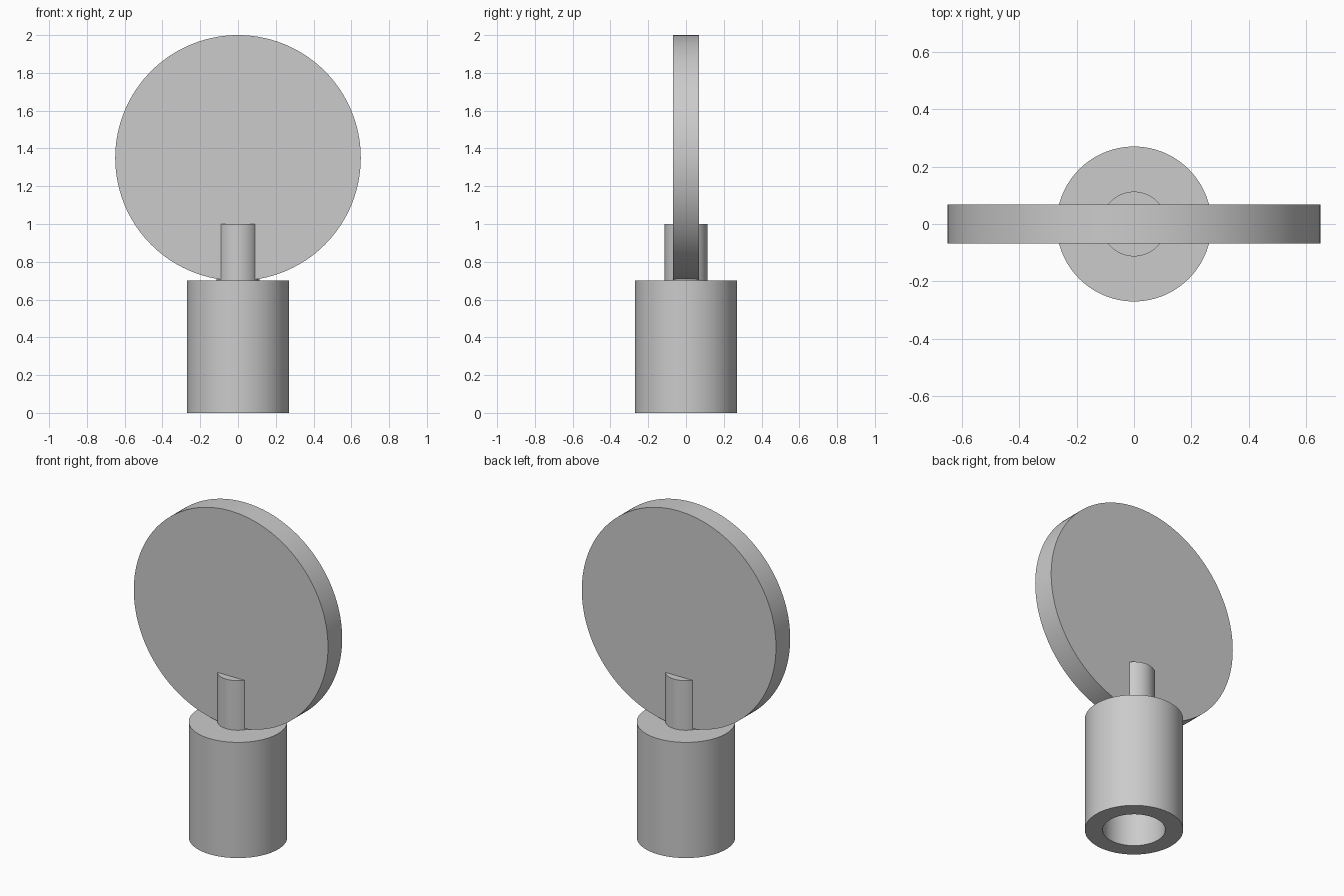
import bpy
import bmesh
from math import pi, radians
from mathutils import Matrix, Vector

default = bpy.data.objects.get("Cube")
if default:
    bpy.data.objects.remove(default, do_unlink=True)

# One plain grey for the whole model
GREY = (0.6, 0.6, 0.6, 1.0)
grey = bpy.data.materials.new("light_grey")
grey.use_nodes = True
grey.diffuse_color = GREY
grey.node_tree.nodes["Principled BSDF"].inputs["Base Color"].default_value = GREY


def lathe(name, profile, segments, matrix=Matrix()):
    """Spin a (radius, height) profile around z and place the solid."""
    bm = bmesh.new()
    verts = [bm.verts.new((r, 0, z)) for r, z in profile]
    edges = [bm.edges.new(pair) for pair in zip(verts, verts[1:])]
    bmesh.ops.spin(bm, geom=verts + edges, cent=(0, 0, 0), axis=(0, 0, 1),
                   angle=2 * pi, steps=segments)
    bmesh.ops.remove_doubles(bm, verts=bm.verts, dist=1e-5)
    bmesh.ops.recalc_face_normals(bm, faces=bm.faces)
    bm.transform(matrix)
    mesh = bpy.data.meshes.new(name)
    bm.to_mesh(mesh)
    bm.free()
    mesh.materials.append(grey)
    obj = bpy.data.objects.new(name, mesh)
    bpy.context.collection.objects.link(obj)
    bpy.ops.object.select_all(action="DESELECT")
    obj.select_set(True)
    bpy.context.view_layer.objects.active = obj
    bpy.ops.object.shade_smooth_by_angle(angle=radians(30))
    return obj


def cylinder_profile(radius, bottom, top):
    return [(0, bottom), (radius, bottom), (radius, top), (0, top)]


# Round base with a blind socket bored up from below
BASE_R, BASE_TOP = 0.27, 0.70
SOCKET_R, SOCKET_DEPTH = 0.172, 0.50
lathe("base", [(0, SOCKET_DEPTH), (SOCKET_R, SOCKET_DEPTH), (SOCKET_R, 0),
               (BASE_R, 0), (BASE_R, BASE_TOP), (0, BASE_TOP)], 96)

# Short stem, sunk slightly into the base
lathe("stem", cylinder_profile(0.113, BASE_TOP - 0.03, 1.0), 64)

# Upright disc standing on the base, held by the stem
DISC_R, HALF_THICKNESS = 0.65, 0.068
upright = Matrix.Translation(Vector((0, 0, BASE_TOP + DISC_R))) @ Matrix.Rotation(pi / 2, 4, "X")
lathe("disc", cylinder_profile(DISC_R, -HALF_THICKNESS, HALF_THICKNESS), 160, upright)
